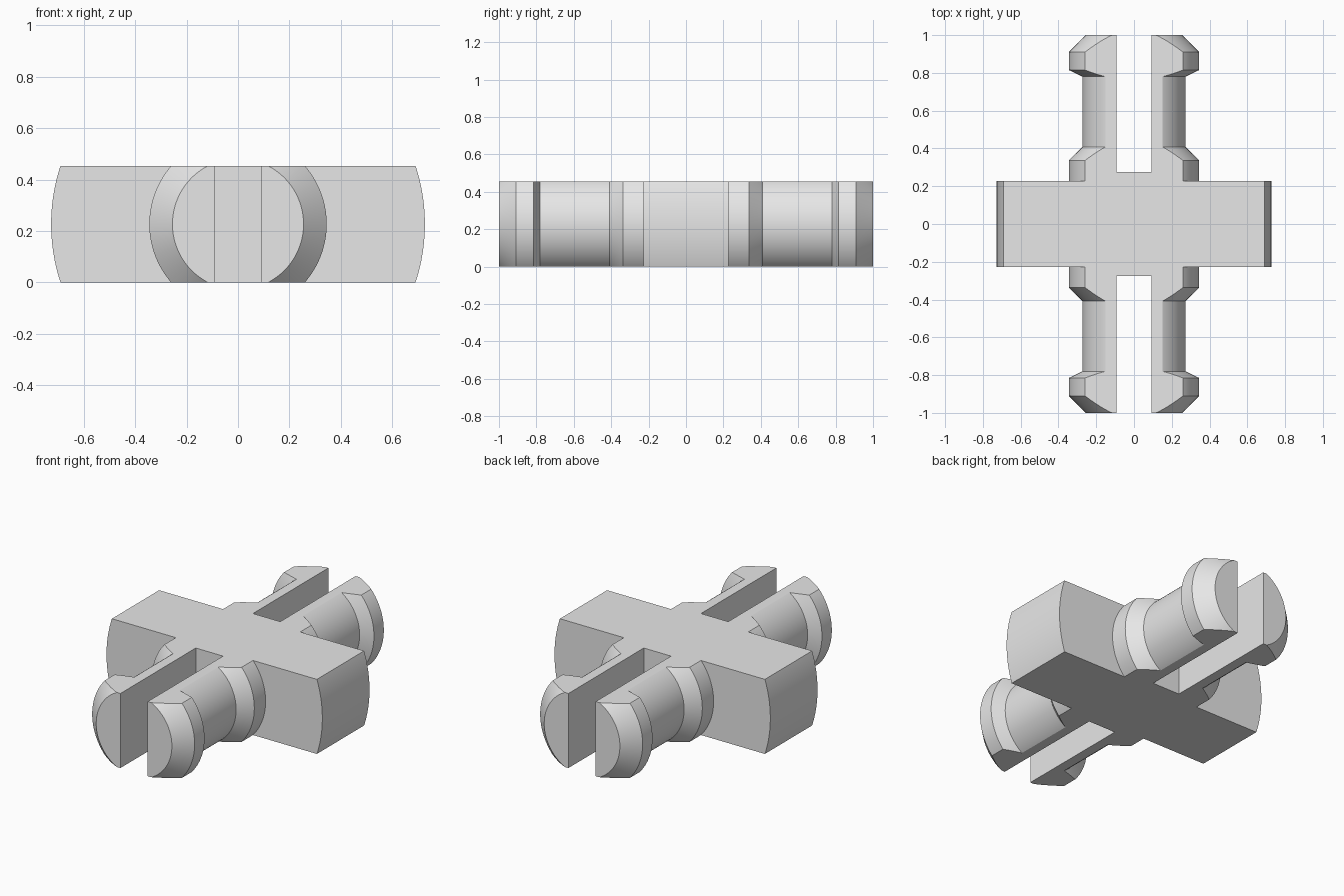
import bpy, bmesh, math
from mathutils import Vector

HEIGHT = 0.454
MID = HEIGHT / 2

cube = bpy.data.objects.get("Cube")
if cube:
    bpy.data.objects.remove(cube, do_unlink=True)

# Plain grey material
grey = bpy.data.materials.new("light_grey")
grey.use_nodes = True
grey.diffuse_color = (0.8, 0.8, 0.8, 1)
grey.node_tree.nodes["Principled BSDF"].inputs["Base Color"].default_value = (0.8, 0.8, 0.8, 1)


def add_object(name, bm):
    mesh = bpy.data.meshes.new(name)
    bm.to_mesh(mesh)
    bm.free()
    obj = bpy.data.objects.new(name, mesh)
    bpy.context.collection.objects.link(obj)
    return obj


def lathe(name, profile, steps):
    """Revolve (radius, y) points about the horizontal y axis."""
    bm = bmesh.new()
    verts = [bm.verts.new((r, y, 0)) for r, y in profile]
    edges = [bm.edges.new(pair) for pair in zip(verts, verts[1:])]
    bmesh.ops.spin(bm, geom=verts + edges, cent=(0, 0, 0), axis=(0, 1, 0),
                   angle=math.tau, steps=steps)
    bmesh.ops.remove_doubles(bm, verts=bm.verts[:], dist=1e-5)
    bmesh.ops.recalc_face_normals(bm, faces=bm.faces[:])
    bmesh.ops.translate(bm, verts=bm.verts[:], vec=(0, 0, MID))
    return add_object(name, bm)


def box(name, size, centre):
    bm = bmesh.new()
    bmesh.ops.create_cube(bm, size=1)
    bmesh.ops.scale(bm, verts=bm.verts[:], vec=size)
    bmesh.ops.translate(bm, verts=bm.verts[:], vec=Vector(centre))
    obj = add_object(name, bm)
    obj.hide_render = True
    return obj


def cut(target, cutter, operation):
    mod = target.modifiers.new(cutter.name, 'BOOLEAN')
    mod.operation = operation
    mod.solver = 'EXACT'
    mod.object = cutter
    bpy.context.view_layer.objects.active = target
    bpy.ops.object.modifier_apply(modifier=mod.name)
    bpy.data.objects.remove(cutter, do_unlink=True)


# Half profile from the snap tip to the central disc, mirrored to the other end
half = [(0, 1), (0.255, 1), (0.345, 0.91), (0.345, 0.815), (0.273, 0.78),
        (0.273, 0.408), (0.345, 0.336), (0.345, 0.227), (0.727, 0.227)]
profile = half + [(r, -y) for r, y in reversed(half)]
connector = lathe("double_snap_connector", profile, 128)

# Flatten top and bottom, then split each pin into two prongs
cut(connector, box("flat_slab", (3, 3, HEIGHT), (0, 0, MID)), 'INTERSECT')
for name, side in (("front_slot", -1), ("back_slot", 1)):
    cut(connector, box(name, (0.184, 1, 1), (0, side * 0.775, MID)), 'DIFFERENCE')

connector.data.materials.clear()
connector.data.materials.append(grey)

# Smooth the round surfaces, keep the chamfers crisp
bpy.ops.object.select_all(action='DESELECT')
connector.select_set(True)
bpy.context.view_layer.objects.active = connector
bpy.ops.object.shade_smooth_by_angle(angle=math.radians(20))
